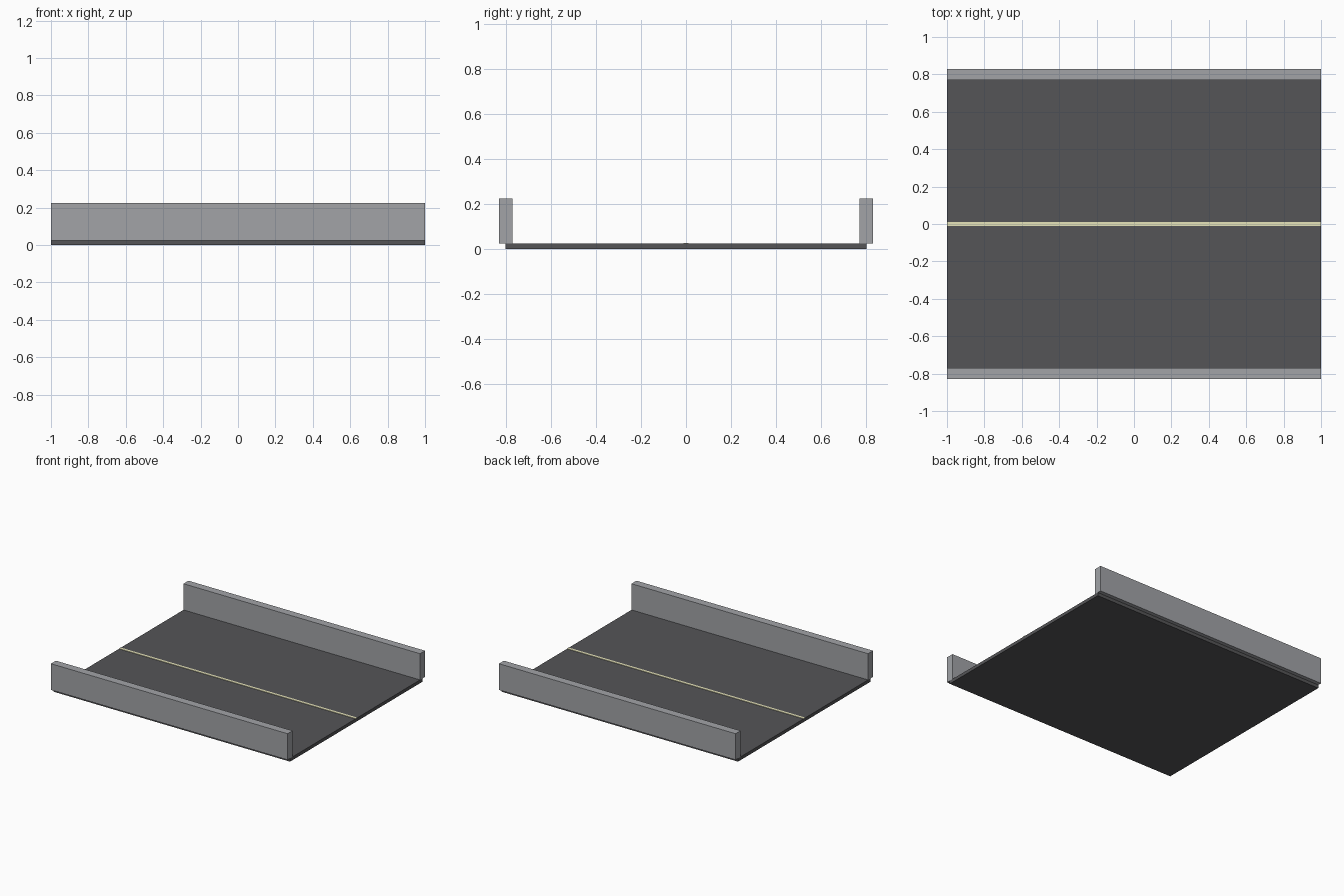
import bpy

if "Cube" in bpy.data.objects:
    bpy.data.objects.remove(bpy.data.objects["Cube"])

def material(name, color):
    m = bpy.data.materials.new(name)
    m.diffuse_color = (*color, 1)
    m.use_nodes = True
    m.node_tree.nodes["Principled BSDF"].inputs["Base Color"].default_value = m.diffuse_color
    return m

def box(name, size, center, mat):
    bpy.ops.mesh.primitive_cube_add(size=1, location=center)
    ob = bpy.context.object
    ob.name = name
    ob.scale = size
    bpy.ops.object.transform_apply(location=False, rotation=False, scale=True)
    ob.data.materials.append(mat)
    return ob

asphalt = material("asphalt", (0.09, 0.09, 0.095))
concrete = material("concrete", (0.36, 0.37, 0.39))
paint = material("line_paint", (0.8, 0.78, 0.5))

T = 0.025  # road thickness

# Road slab
box("road_slab", (2, 1.6, T), (0, 0, T / 2), asphalt)

# Painted centre line, slightly raised
box("centre_line", (2, 0.02, 0.004), (0, 0, T + 0.001), paint)

# Side barriers straddling the slab edges
for side, s in (("front", -1), ("back", 1)):
    box(side + "_barrier", (2, 0.06, 0.2), (0, s * 0.8, T + 0.1), concrete)
